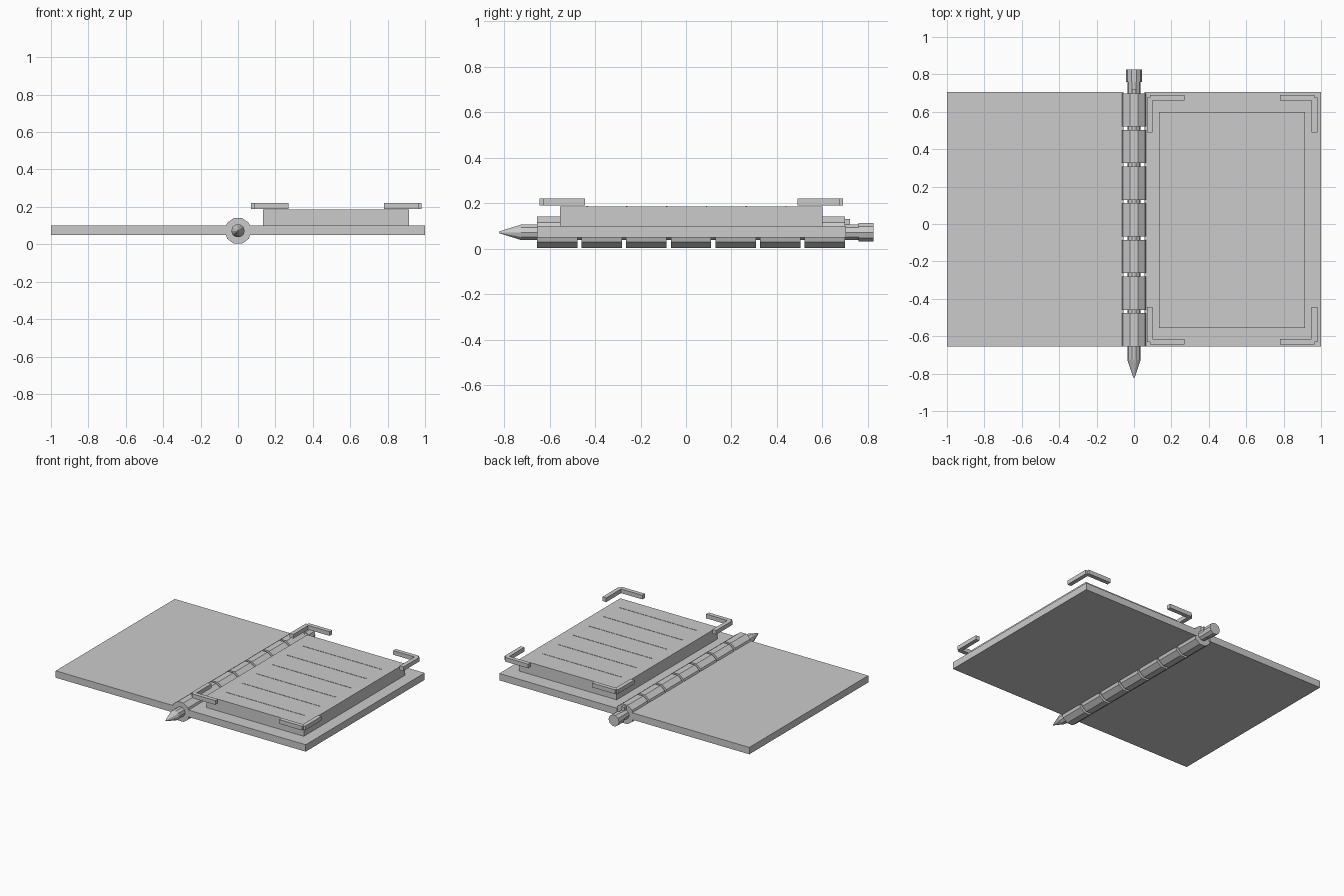
import bpy, bmesh
from math import cos, sin, pi

if "Cube" in bpy.data.objects:
    bpy.data.objects.remove(bpy.data.objects["Cube"])

AXIS_Z = 0.072


def finish(name, bm):
    bmesh.ops.recalc_face_normals(bm, faces=bm.faces)
    me = bpy.data.meshes.new(name)
    bm.to_mesh(me)
    bm.free()
    ob = bpy.data.objects.new(name, me)
    bpy.context.collection.objects.link(ob)
    return ob


def add_box(bm, x0, x1, y0, y1, z0, z1):
    vs = bmesh.ops.create_cube(bm, size=1)["verts"]
    for v in vs:
        v.co = ((x0 + x1) / 2 + v.co.x * (x1 - x0),
                (y0 + y1) / 2 + v.co.y * (y1 - y0),
                (z0 + z1) / 2 + v.co.z * (z1 - z0))


def box(name, *dims):
    bm = bmesh.new()
    add_box(bm, *dims)
    return finish(name, bm)


def rod(name, profile, sides=10):
    """Faceted solid along y from (y, radius) stations."""
    bm = bmesh.new()
    rings = [[bm.verts.new((r * cos(2 * pi * i / sides), y,
                            AXIS_Z + r * sin(2 * pi * i / sides)))
              for i in range(sides)] for y, r in profile]
    for a, b in zip(rings, rings[1:]):
        for i in range(sides):
            j = (i + 1) % sides
            bm.faces.new((a[i], a[j], b[j], b[i]))
    bm.faces.new(rings[0])
    bm.faces.new(rings[-1])
    return finish(name, bm)


# Covers
box("left_cover", -1, -0.057, -0.655, 0.705, 0.05, 0.10)
box("right_cover", 0.057, 1, -0.655, 0.705, 0.05, 0.10)

# Hinge barrels with gaps between them
for i in range(7):
    y = -0.655 + i * 0.196
    rod(f"hinge_barrel_{i + 1}", [(y, AXIS_Z), (y + 0.178, AXIS_Z)])

# Pen threaded through the hinge
rod("pen_body", [(-0.725, 0.036), (0.77, 0.036)])
rod("pen_tip", [(-0.822, 0.004), (-0.725, 0.036)])
rod("pen_cap", [(0.758, 0.042), (0.825, 0.042)])
box("pen_clip", -0.012, 0.012, 0.56, 0.722, 0.10, 0.13)

# Page block and ruled lines
box("page_block", 0.135, 0.915, -0.555, 0.60, 0.10, 0.185)
for i in range(6):
    y = 0.44 - i * 0.175
    box(f"ruled_line_{i + 1}", 0.21, 0.84, y - 0.003, y + 0.003, 0.183, 0.187)

# Floating corner brackets, each two arms meeting at their centre lines
for side, x, sx in (("inner", 0.07, 1), ("outer", 0.98, -1)):
    for end, y, sy in (("back", 0.69, -1), ("front", -0.645, 1)):
        bm = bmesh.new()
        add_box(bm, *sorted((x + sx * 0.015, x + sx * 0.20)),
                *sorted((y, y + sy * 0.03)), 0.19, 0.22)
        add_box(bm, *sorted((x, x + sx * 0.03)),
                *sorted((y + sy * 0.015, y + sy * 0.20)), 0.19, 0.22)
        finish(f"{side}_{end}_corner_bracket", bm)
